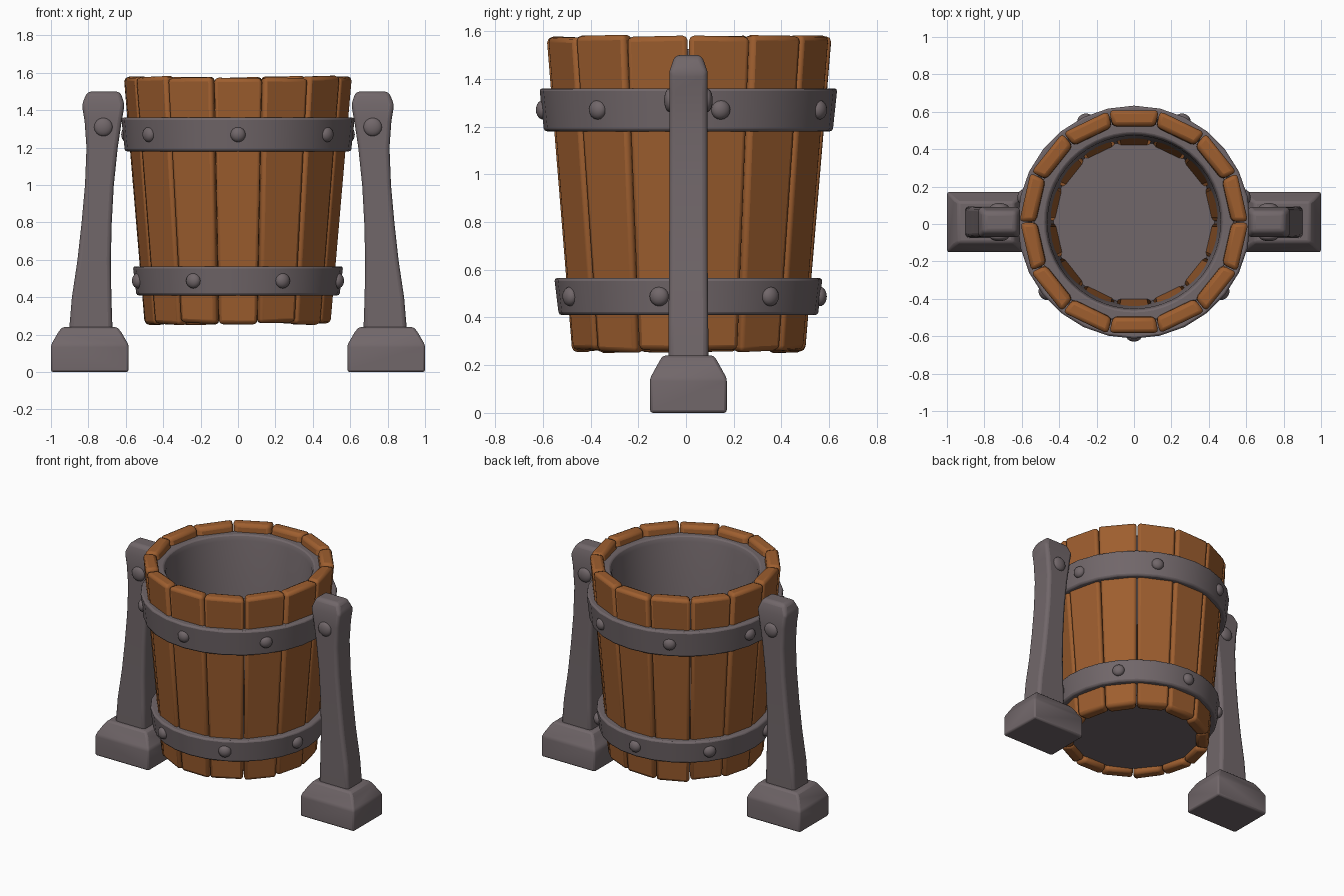
import bpy, bmesh, math, random
from mathutils import Matrix, Vector

if "Cube" in bpy.data.objects:
    bpy.data.objects.remove(bpy.data.objects["Cube"])

random.seed(4)
CY = 0.01          # bucket axis offset in y
N = 14             # staves


def material(name, rgb):
    m = bpy.data.materials.new(name)
    m.diffuse_color = (*rgb, 1)
    m.use_nodes = True
    m.node_tree.nodes["Principled BSDF"].inputs["Base Color"].default_value = m.diffuse_color
    return m


wood = material("warm_wood", (0.34, 0.112, 0.028))
iron = material("grey_iron", (0.165, 0.135, 0.143))


def finish(name, bm, mat, bevel=0.0, segments=2, angle=35):
    bmesh.ops.recalc_face_normals(bm, faces=bm.faces)
    me = bpy.data.meshes.new(name)
    bm.to_mesh(me)
    bm.free()
    ob = bpy.data.objects.new(name, me)
    bpy.context.collection.objects.link(ob)
    me.materials.append(mat)
    if bevel:
        b = ob.modifiers.new("soft_edges", 'BEVEL')
        b.width, b.segments, b.limit_method = bevel, segments, 'ANGLE'
        b.angle_limit = math.radians(25)
    bpy.ops.object.select_all(action='DESELECT')
    ob.select_set(True)
    bpy.context.view_layer.objects.active = ob
    bpy.ops.object.shade_smooth_by_angle(angle=math.radians(angle))
    return ob


def loft(bm, rings, caps=True):
    """Skin a list of closed rings of points."""
    vs = [[bm.verts.new(p) for p in r] for r in rings]
    n = len(vs[0])
    for a, b in zip(vs, vs[1:]):
        for i in range(n):
            bm.faces.new((a[i], a[(i + 1) % n], b[(i + 1) % n], b[i]))
    if caps:
        bm.faces.new(vs[0])
        bm.faces.new(vs[-1])
    return vs


def circle(r, z, n):
    return [(r * math.sin(2 * math.pi * i / n), CY - r * math.cos(2 * math.pi * i / n), z)
            for i in range(n)]


def lathe(name, profile, n, mat, bevel, closed=False):
    bm = bmesh.new()
    prof = profile + profile[:1] if closed else profile
    loft(bm, [circle(r, z, n) for r, z in prof], caps=not closed)
    bmesh.ops.remove_doubles(bm, verts=bm.verts, dist=1e-5)
    return finish(name, bm, mat, bevel)


# Tapered wooden staves around the axis
bm = bmesh.new()
half = math.tan(math.pi / N)
for k in range(N):
    spin = Matrix.Translation((0, CY, 0)) @ Matrix.Rotation(2 * math.pi * k / N, 4, 'Z')
    rings = []
    for z, r in ((0.258, 0.49), (1.577, 0.597)):
        z += random.uniform(-0.006, 0.006)
        r += random.uniform(-0.004, 0.004)
        tilt = random.uniform(-0.004, 0.004)
        w, wi, ri = r * half - 0.003, (r - 0.085) * half - 0.003, r - 0.085
        rings.append([spin @ Vector(p) for p in (
            (-w, -r, z - tilt), (w, -r, z + tilt), (wi, -ri, z + tilt), (-wi, -ri, z - tilt))])
    loft(bm, rings)
finish("staves", bm, wood, 0.022)

# Metal liner with floor and underside
lathe("liner", [(0.425, 0.29), (0.535, 1.525), (0.475, 1.525), (0.462, 1.49), (0.44, 0.36)],
      56, iron, 0.008)

# Hoops
lathe("upper_hoop", [(0.605, 1.18), (0.624, 1.36), (0.565, 1.36), (0.545, 1.18)], 28, iron, 0.012, True)
lathe("lower_hoop", [(0.543, 0.41), (0.562, 0.565), (0.50, 0.565), (0.48, 0.41)], 28, iron, 0.012, True)


def dome(bm, pos, outward, r, depth):
    """Rivet head: a flattened ball pointing outward."""
    rot = Vector(outward).to_track_quat('Z', 'Y').to_matrix().to_4x4()
    bmesh.ops.create_uvsphere(bm, u_segments=16, v_segments=10, radius=1,
                              matrix=Matrix.Translation(pos) @ rot @ Matrix.Diagonal((r, r, depth, 1)))


# Seven rivets per hoop, staggered
for name, r, z, shift in (("upper_rivets", 0.609, 1.27, 0), ("lower_rivets", 0.55, 0.488, 0.5)):
    bm = bmesh.new()
    for k in range(7):
        a = 2 * math.pi * (k + shift) / 7
        d = Vector((math.sin(a), -math.cos(a), 0))
        dome(bm, d * r + Vector((0, CY, z)), d, 0.041, 0.03)
    finish(name, bm, iron, angle=60)

# Curved posts: inner x, outer x, half depth, height
POST = [(0.67, 0.905, 0.084, 0.20), (0.677, 0.888, 0.083, 0.40), (0.68, 0.858, 0.081, 0.60),
        (0.675, 0.836, 0.08, 0.80), (0.664, 0.818, 0.08, 1.00), (0.643, 0.81, 0.08, 1.20),
        (0.622, 0.82, 0.08, 1.34), (0.606, 0.835, 0.08, 1.43), (0.63, 0.805, 0.056, 1.50)]
BASE = [(0.585, 1.0, 0.161, 0.0), (0.585, 1.0, 0.161, 0.145), (0.622, 0.963, 0.125, 0.21),
        (0.645, 0.94, 0.108, 0.24)]


def box_rings(rows, s):
    return [[(s * a, CY - h, z), (s * b, CY - h, z), (s * b, CY + h, z), (s * a, CY + h, z)]
            for a, b, h, z in rows]


for side, s in (("left", -1), ("right", 1)):
    bm = bmesh.new()
    loft(bm, box_rings(POST, s))
    finish(side + "_post", bm, iron, 0.022, 3)

    bm = bmesh.new()
    loft(bm, box_rings(BASE, s))
    finish(side + "_foot", bm, iron, 0.012)

    bm = bmesh.new()
    for f in (-1, 1):
        dome(bm, (s * 0.72, CY + f * 0.078, 1.31), (0, f, 0), 0.05, 0.024)
    finish(side + "_post_rivets", bm, iron, angle=60)
